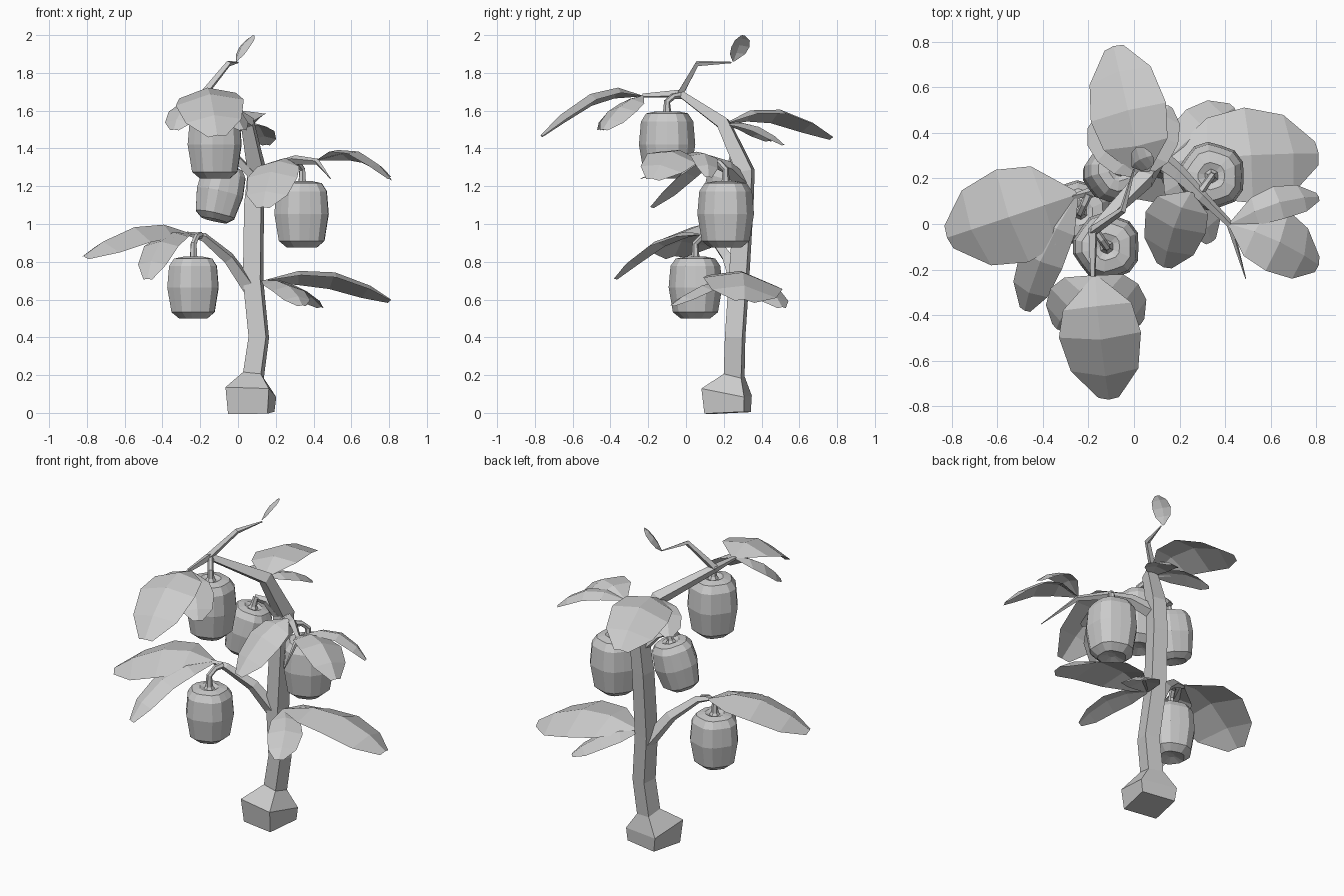
import bpy, bmesh, math
from mathutils import Vector, Quaternion

cube = bpy.data.objects.get("Cube")
if cube:
    bpy.data.objects.remove(cube, do_unlink=True)

grey = bpy.data.materials.new("plain grey")
grey.use_nodes = True
grey.diffuse_color = (0.6, 0.6, 0.6, 1)
grey.node_tree.nodes["Principled BSDF"].inputs["Base Color"].default_value = (0.6, 0.6, 0.6, 1)


def finish(name, bm):
    bmesh.ops.recalc_face_normals(bm, faces=bm.faces)
    mesh = bpy.data.meshes.new(name)
    bm.to_mesh(mesh)
    bm.free()
    mesh.materials.append(grey)
    obj = bpy.data.objects.new(name, mesh)
    bpy.context.collection.objects.link(obj)
    return obj


def skin(bm, rings):
    """Join rings of equal size with quads and cap both ends."""
    for a, b in zip(rings, rings[1:]):
        for i in range(len(a)):
            j = (i + 1) % len(a)
            bm.faces.new((a[i], a[j], b[j], b[i]))
    bm.faces.new(rings[0])
    bm.faces.new(rings[-1])


def tube(name, points, radii, sides=4, turn=35):
    """Tapered faceted tube along a path."""
    pts = [Vector(p) for p in points]
    bm = bmesh.new()
    rings = []
    last = Vector((0, 0, 1))
    frame = Quaternion()
    for i, (p, r) in enumerate(zip(pts, radii)):
        before = (p - pts[max(i - 1, 0)]).normalized()
        after = (pts[min(i + 1, len(pts) - 1)] - p).normalized()
        d = (before + after).normalized()
        frame = last.rotation_difference(d) @ frame
        last = d
        ring = []
        for k in range(sides):
            a = math.radians(turn) + math.tau * k / sides
            ring.append(bm.verts.new(p + frame @ Vector((r * math.cos(a), r * math.sin(a), 0))))
        rings.append(ring)
    skin(bm, rings)
    return finish(name, bm)


LEAF_ROWS = [(0, 0.08), (0.27, 0.84), (0.55, 1), (0.83, 0.82), (1, 0.25)]


def leaf(name, base, mid, tip, width, lift=0, fold=0.14):
    """Blade bent through mid, with a raised midrib; lift tilts one edge up."""
    a, m, b = Vector(base), Vector(mid), Vector(tip)
    c = m * 2 - (a + b) / 2
    bm = bmesh.new()
    rows = []
    for t, w in LEAF_ROWS:
        p = a * (1 - t) ** 2 + c * 2 * t * (1 - t) + b * t * t
        d = (c - a) * (1 - t) + (b - c) * t
        side = (b - a).cross(Vector((0, 0, 1))).normalized()
        up = side.cross(d).normalized()
        half = (side + up * lift) * w * width / 2
        down = up * -fold * w * width
        rows.append([bm.verts.new(p + v) for v in (half + down, Vector(), down - half)])
    for r, s in zip(rows, rows[1:]):
        for i in (0, 1):
            bm.faces.new((r[i], r[i + 1], s[i + 1], s[i]))
    return finish(name, bm)


# Height and radius of the fruit, from the dimple under it to the dimple on top
FRUIT_PROFILE = [(0.05, 0.15), (0, 0.55), (0.1, 0.84), (0.5, 1),
                 (0.84, 0.93), (0.96, 0.74), (0.99, 0.4), (0.94, 0.12)]


def fruit(name, bottom, top, radius, hook):
    """Lobed fruit with a curved stalk up to its branch."""
    lo, hi = Vector(bottom), Vector(top)
    axis = hi - lo
    turn = Vector((0, 0, 1)).rotation_difference(axis)
    bm = bmesh.new()
    rings = []
    for h, r in FRUIT_PROFILE:
        ring = []
        for k in range(15):
            a = math.tau * k / 15
            lobe = radius * r * (0.95 if k % 3 == 0 else 1.02)
            ring.append(bm.verts.new(lo + axis * h + turn @ Vector((lobe * math.cos(a), lobe * math.sin(a), 0))))
        rings.append(ring)
    skin(bm, rings)
    finish(name, bm)
    up = axis.normalized()
    end = Vector(hook)
    rise = up * (end - hi).dot(up)
    bend = hi + rise * 0.6
    knee = bend.lerp(end, 0.45) + rise * 0.15
    tube(name + "_stalk", [hi - axis * 0.08, hi, bend, knee, end], [0.04, 0.021, 0.017, 0.017, 0.02], 6)


# Trunk and branches
tube("trunk", [(0.07, 0.22, 0), (0.068, 0.215, 0.11), (0.082, 0.255, 0.2), (0.11, 0.26, 0.4),
               (0.08, 0.28, 0.7), (0.085, 0.305, 1.1), (0.1, 0.315, 1.28), (0.05, 0.2, 1.53),
               (-0.18, -0.03, 1.69), (-0.18, -0.23, 1.68)],
     [0.15, 0.165, 0.068, 0.066, 0.066, 0.064, 0.06, 0.046, 0.025, 0.012])
tube("top_twig", [(-0.18, -0.03, 1.69), (-0.05, 0.06, 1.85), (0, 0.24, 1.855)], [0.022, 0.016, 0.004])
tube("right_branch", [(0.07, 0.28, 0.65), (-0.05, 0.22, 0.82), (-0.18, 0.14, 0.93), (-0.27, 0.12, 0.95)],
     [0.045, 0.035, 0.025, 0.01])
tube("left_branch", [(0.1, 0.3, 1.22), (0.2, 0.22, 1.3), (0.3, 0.12, 1.34), (0.42, 0, 1.33), (0.49, -0.24, 1.24)],
     [0.045, 0.035, 0.025, 0.016, 0.002])
tube("back_twig", [(0.085, 0.3, 1.25), (0, 0.28, 1.34), (-0.06, 0.25, 1.36)], [0.03, 0.024, 0.018])

# Fruits
fruit("left_fruit", (0.34, 0.21, 0.875), (0.34, 0.21, 1.23), 0.148, (0.29, 0.14, 1.33))
fruit("right_fruit", (-0.235, 0.05, 0.5), (-0.235, 0.05, 0.83), 0.14, (-0.2, 0.13, 0.94))
fruit("top_fruit", (-0.12, -0.1, 1.24), (-0.12, -0.1, 1.6), 0.147, (-0.17, -0.03, 1.68))
fruit("back_fruit", (-0.125, 0.21, 1.02), (-0.06, 0.24, 1.31), 0.128, (-0.05, 0.25, 1.36))

# Leaves: shared base, then middle, tip, width and lift of each
CLUSTERS = {
    "front": ((-0.17, -0.23, 1.68), [
        ((-0.15, -0.48, 1.7), (-0.11, -0.77, 1.47), 0.36, -0.1),
        ((-0.28, -0.35, 1.63), (-0.34, -0.46, 1.5), 0.22, 0),
        ((-0.06, -0.34, 1.63), (0.03, -0.44, 1.5), 0.22, 0)]),
    "back": ((0.04, 0.2, 1.53), [
        ((-0.02, 0.47, 1.61), (-0.09, 0.78, 1.46), 0.34, 0.15),
        ((0.11, 0.37, 1.52), (0.15, 0.52, 1.42), 0.17, 0),
        ((-0.09, 0.33, 1.53), (-0.19, 0.44, 1.44), 0.18, 0)]),
    "low_left": ((0.13, 0.27, 0.7), [
        ((0.48, 0.3, 0.75), (0.81, 0.31, 0.6), 0.42, 0.15),
        ((0.29, 0.41, 0.68), (0.44, 0.51, 0.56), 0.22, 0),
        ((0.26, 0.1, 0.68), (0.34, -0.08, 0.57), 0.2, 0)]),
    "low_right": ((-0.25, 0.13, 0.95), [
        ((-0.52, 0.04, 0.99), (-0.82, -0.06, 0.83), 0.43, 0.1),
        ((-0.4, -0.14, 0.92), (-0.48, -0.38, 0.71), 0.2, 0)]),
    "high_left": ((0.42, 0, 1.34), [
        ((0.62, -0.07, 1.39), (0.81, -0.18, 1.24), 0.28, 0.2),
        ((0.62, 0.09, 1.38), (0.81, 0.12, 1.25), 0.15, 0.1)]),
    "inner": ((0.25, 0.14, 1.35), [
        ((0.18, 0, 1.29), (0.13, -0.19, 1.09), 0.28, 0)]),
    "tip": ((-0.01, 0.25, 1.86), [
        ((0.02, 0.28, 1.94), (0.08, 0.3, 2), 0.11, 0)]),
}
for spot, (base, blades) in CLUSTERS.items():
    for i, blade in enumerate(blades):
        leaf(f"{spot}_leaf_{i + 1}", base, *blade)
